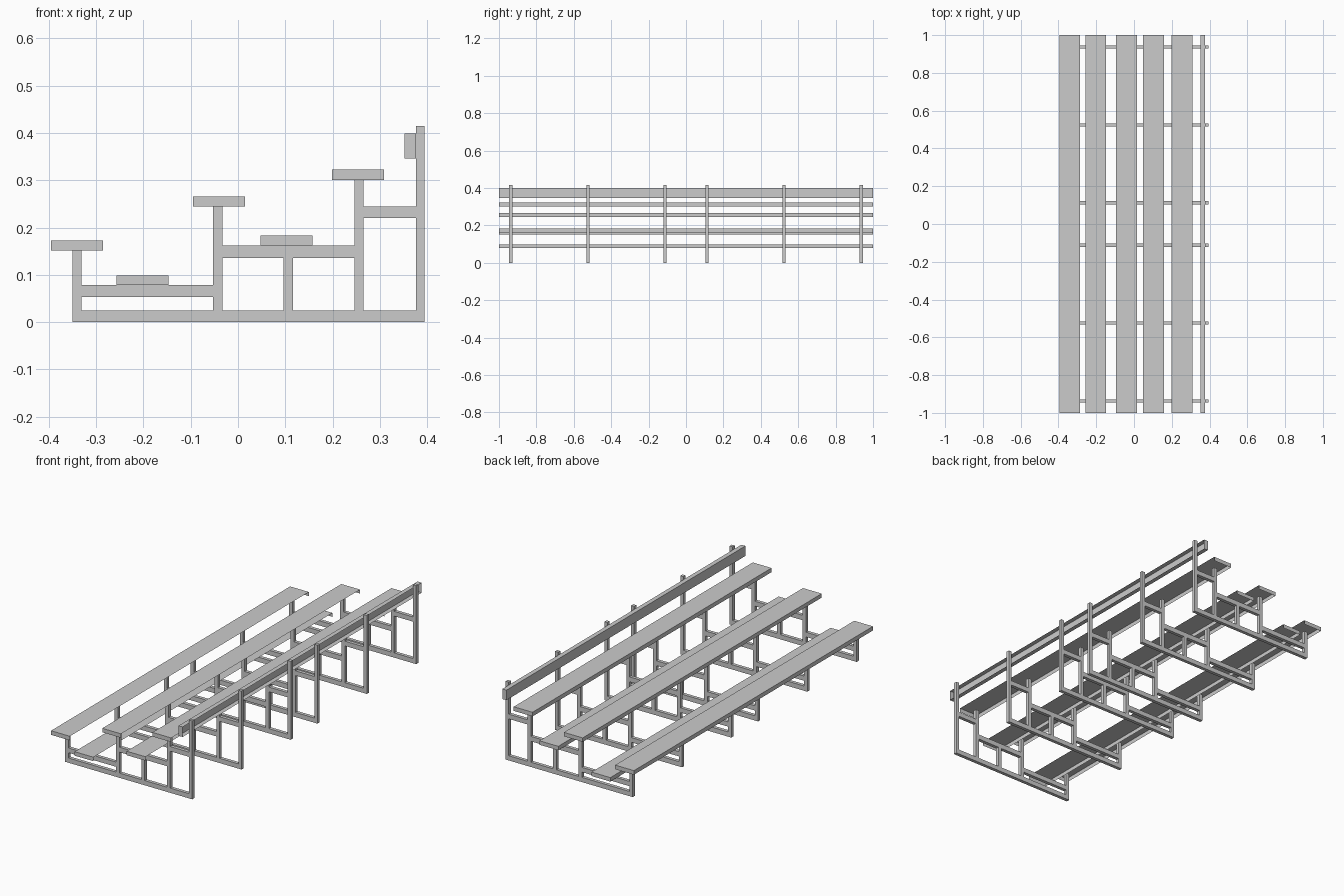
import bpy, bmesh

if "Cube" in bpy.data.objects:
    bpy.data.objects.remove(bpy.data.objects["Cube"])


def make_object(name, bm):
    mesh = bpy.data.meshes.new(name)
    bm.to_mesh(mesh)
    bm.free()
    obj = bpy.data.objects.new(name, mesh)
    bpy.context.collection.objects.link(obj)
    return obj


def add_box(bm, x0, x1, y0, y1, z0, z1):
    verts = bmesh.ops.create_cube(bm, size=1)["verts"]
    for v in verts:
        v.co.x = x1 if v.co.x > 0 else x0
        v.co.y = y1 if v.co.y > 0 else y0
        v.co.z = z1 if v.co.z > 0 else z0
    return list({f for v in verts for f in v.link_faces})


def plank(name, x0, x1, z0, z1, open_sides):
    """Full-length sheet-metal plank, hollow on the given sides."""
    bm = bmesh.new()
    faces = add_box(bm, x0, x1, -1, 1, z0, z1)
    bm.normal_update()
    hidden = [f for f in faces
              if ("back" in open_sides and f.normal.x > 0.5)
              or ("bottom" in open_sides and f.normal.z < -0.5)]
    bmesh.ops.delete(bm, geom=hidden, context="FACES")
    return make_object(name, bm)


# Seats and foot boards: pressed planks open underneath and behind
boards = {
    "seat_low": (-0.395, -0.285, 0.151, 0.173),
    "foot_board_low": (-0.257, -0.147, 0.078, 0.099),
    "seat_middle": (-0.095, 0.015, 0.245, 0.266),
    "foot_board_high": (0.048, 0.158, 0.162, 0.183),
    "seat_high": (0.199, 0.309, 0.301, 0.323),
}
for name, dims in boards.items():
    plank(name, *dims, ("back", "bottom"))

# Back rest rail, open toward the posts
plank("back_rail", 0.352, 0.376, 0.346, 0.399, ("back",))

# Support frame bars: x0, x1, z0, z1
bars = [
    (-0.350, 0.394, 0.000, 0.025),    # ground bar
    (-0.350, -0.331, 0.025, 0.151),   # front post
    (-0.331, -0.053, 0.053, 0.078),   # low foot support
    (-0.053, -0.033, 0.025, 0.245),   # middle seat post
    (-0.033, 0.246, 0.136, 0.162),    # high foot support
    (0.096, 0.116, 0.025, 0.136),     # inner post
    (0.246, 0.265, 0.025, 0.301),     # high seat post
    (0.265, 0.376, 0.220, 0.245),     # rear tie
    (0.376, 0.394, 0.025, 0.415),     # back post
]
HALF = 0.009
for i, y in enumerate((-0.937, -0.524, -0.112, 0.112, 0.524, 0.937)):
    bm = bmesh.new()
    for x0, x1, z0, z1 in bars:
        add_box(bm, x0, x1, y - HALF, y + HALF, z0, z1)
    make_object(f"support_frame_{i + 1}", bm)
